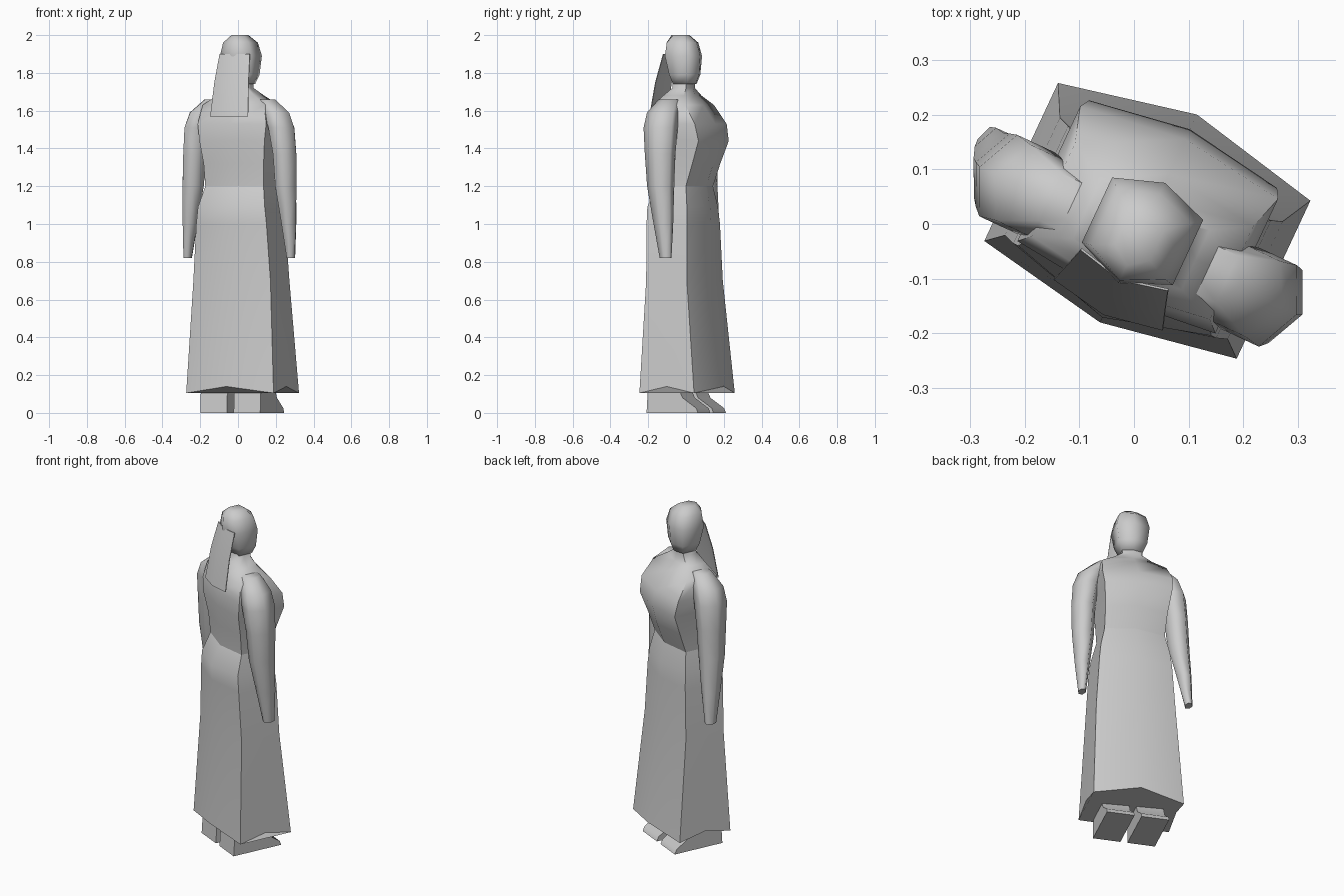
import bpy, bmesh, math
from mathutils import Matrix, Vector

cube = bpy.data.objects.get("Cube")
if cube:
    bpy.data.objects.remove(cube)

grey = bpy.data.materials.new("stone_grey")
grey.use_nodes = True
grey.diffuse_color = (0.6, 0.6, 0.6, 1)
grey.node_tree.nodes["Principled BSDF"].inputs["Base Color"].default_value = (0.6, 0.6, 0.6, 1)

# The figure stands turned about z; parts are modelled facing local +y
POSE = Matrix.Translation((0.018, -0.008, 0)) @ Matrix.Rotation(math.radians(-25), 4, 'Z')


def finish(name, bm, angle=60):
    bmesh.ops.recalc_face_normals(bm, faces=bm.faces[:])
    bm.transform(POSE)
    mesh = bpy.data.meshes.new(name)
    bm.to_mesh(mesh)
    bm.free()
    mesh.materials.append(grey)
    obj = bpy.data.objects.new(name, mesh)
    bpy.context.collection.objects.link(obj)
    bpy.ops.object.select_all(action='DESELECT')
    obj.select_set(True)
    bpy.context.view_layer.objects.active = obj
    bpy.ops.object.shade_smooth_by_angle(angle=math.radians(angle))
    return obj


def loft(name, rings, angle=60):
    """Skin a stack of equal-length point rings and cap both ends."""
    bm = bmesh.new()
    rows = [[bm.verts.new(p) for p in ring] for ring in rings]
    for a, b in zip(rows, rows[1:]):
        for i in range(len(a)):
            j = (i + 1) % len(a)
            bm.faces.new((a[i], a[j], b[j], b[i]))
    bm.faces.new(rows[0])
    bm.faces.new(rows[-1])
    return finish(name, bm, angle)


def body_ring(z, w, front, back, corner=0.75, side_z=0.0):
    """Eight-sided section: ridge front and back, corners, side midpoints."""
    f, b = front * corner, back * corner
    zc = z + side_z
    return [(0, front, z), (-w, f, zc), (-w, (f + b) / 2, z), (-w, b, zc),
            (0, back, z), (w, b, zc), (w, (f + b) / 2, z), (w, f, zc)]


# Robe skirt
loft("skirt", [body_ring(*r) for r in [
    (0.14, 0.255, 0.23, -0.19, 0.76, -0.035),
    (0.70, 0.225, 0.165, -0.165, 0.72),
    (1.00, 0.205, 0.155, -0.175, 0.72),
    (1.09, 0.195, 0.15, -0.18, 0.70),
    (1.20, 0.170, 0.125, -0.125, 0.70)]])

# Upper body rising into the neck
loft("torso", [body_ring(*r) for r in [
    (1.20, 0.170, 0.125, -0.125, 0.70),
    (1.32, 0.175, 0.17, -0.13, 0.75),
    (1.44, 0.190, 0.20, -0.14, 0.85),
    (1.53, 0.200, 0.18, -0.14, 0.85),
    (1.63, 0.180, 0.11, -0.125, 0.80),
    (1.68, 0.110, 0.06, -0.09, 0.80),
    (1.72, 0.055, 0.05, -0.065, 0.70),
    (1.78, 0.055, 0.05, -0.06, 0.70)]])

# Head
loft("head", [body_ring(*r) for r in [
    (1.74, 0.060, 0.065, -0.06, 0.65),
    (1.79, 0.080, 0.085, -0.08, 0.65),
    (1.89, 0.092, 0.092, -0.11, 0.65),
    (1.96, 0.075, 0.07, -0.105, 0.65),
    (2.00, 0.035, 0.02, -0.075, 0.65)]], 80)

# Hair sheet hanging from the back of the head
bm = bmesh.new()
T = 0.004
rows = []
for z, w, y in [(1.90, 0.088, -0.085), (1.75, 0.10, -0.125), (1.57, 0.11, -0.155)]:
    rows.append([bm.verts.new(p) for p in
                 [(-w, y, z), (0, y - 0.02, z), (w, y, z),
                  (w, y + T, z), (0, y - 0.02 + T, z), (-w, y + T, z)]])
for a, b in zip(rows, rows[1:]):
    for i in range(6):
        j = (i + 1) % 6
        bm.faces.new((a[i], a[j], b[j], b[i]))
for end in (rows[0], rows[-1]):
    bm.faces.new((end[0], end[1], end[4], end[5]))
    bm.faces.new((end[1], end[2], end[3], end[4]))
finish("hair", bm, 40)


# Arms: (z, distance from centre, y, half width, half depth)
ARM = [(0.82, 0.275, 0.02, 0.022, 0.034),
       (1.00, 0.272, 0.005, 0.042, 0.055),
       (1.20, 0.265, -0.015, 0.062, 0.075),
       (1.37, 0.262, -0.02, 0.068, 0.085),
       (1.51, 0.245, -0.025, 0.075, 0.095),
       (1.59, 0.215, -0.025, 0.075, 0.088),
       (1.66, 0.150, -0.02, 0.055, 0.055)]


def arm_ring(side, z, x, y, rx, ry, splay):
    x += splay * max(0.0, (1.3 - z) / 0.5)
    return [(side * (x + rx * math.cos(k * math.pi / 3)),
             y + ry * math.sin(k * math.pi / 3), z) for k in range(6)]


for side, name, splay in ((1, "left_arm", 0.005), (-1, "right_arm", 0.05)):
    loft(name, [arm_ring(side, *r, splay) for r in ARM], 70)

# Feet: side profile (y, z) swept across the width, tapering to a low toe
PROFILE = [(-0.14, 0.005), (0.16, 0.005), (0.15, 0.03), (0.07, 0.085), (0.03, 0.17), (-0.13, 0.17)]
for side, name in ((1, "left_foot"), (-1, "right_foot")):
    loft(name, [[(side * x, y, z) for y, z in PROFILE] for x in (0.02, 0.175)], 35)

# Settle the figure on the ground
low = min((o.matrix_world @ v.co).z for o in bpy.data.objects
          if o.type == 'MESH' and o.name.endswith("foot") for v in o.data.vertices)
for o in bpy.data.objects:
    if o.name.endswith("foot"):
        o.data.transform(Matrix.Translation((0, 0, -low)))
